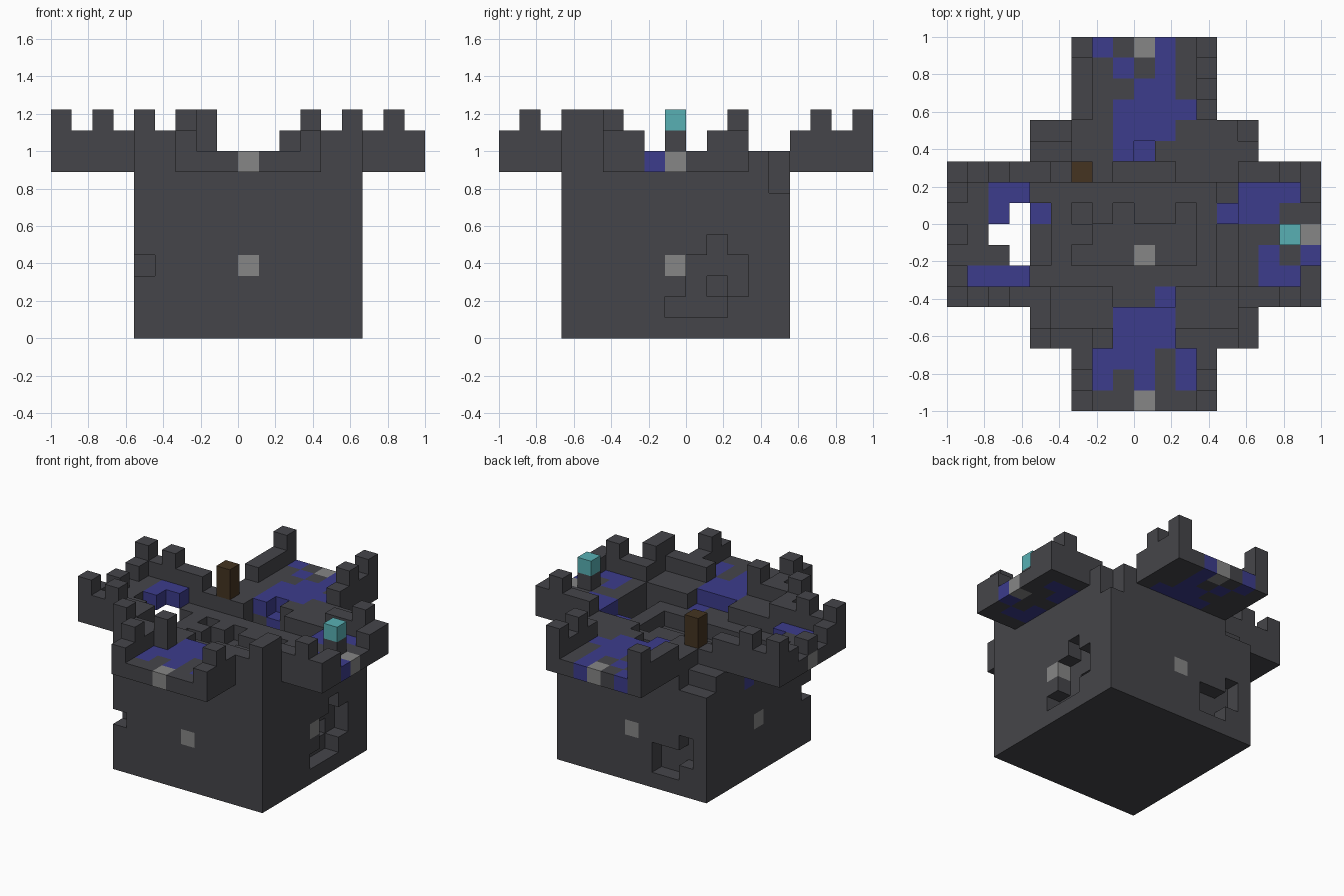
import bpy
import bmesh
from mathutils import Vector

if "Cube" in bpy.data.objects:
    bpy.data.objects.remove(bpy.data.objects["Cube"], do_unlink=True)

U = 1 / 9  # edge of one block


def material(name, rgb):
    m = bpy.data.materials.new(name)
    m.use_nodes = True
    m.diffuse_color = (*rgb, 1)
    m.node_tree.nodes["Principled BSDF"].inputs["Base Color"].default_value = (*rgb, 1)
    return m


MATS = {
    "stone": material("dark stone", (0.06, 0.06, 0.068)),
    "blue": material("deep blue", (0.045, 0.045, 0.262)),
    "grey": material("light grey", (0.238, 0.238, 0.238)),
    "teal": material("teal crystal", (0.098, 0.434, 0.456)),
    "brown": material("dark brown", (0.058, 0.034, 0.015)),
}
COLOURS = list(MATS)
blocks = {}  # (i, j, k) -> (part, colour)


def fill(part, colour, xs, ys, zs):
    for i in xs:
        for j in ys:
            for k in zs:
                blocks[i, j, k] = (part, colour)


def column(part, i, j, top, base=8):
    """Set the height of one column, removing anything above it."""
    for k in range(top, 12):
        blocks.pop((i, j, k), None)
    fill(part, "stone", [i], [j], range(base, top))


def paint(colour, k, cells):
    for i, j in cells:
        part = blocks.get((i, j, k), ("main_body", ""))[0]
        blocks[i, j, k] = (part, colour)


def carve(cells):
    for c in cells:
        blocks.pop(c, None)


# Main block
fill("main_body", "stone", range(4, 15), range(3, 14), range(9))

# Sunken, stepped courtyard
for i in range(5, 14):
    for j in range(6, 11):
        inner = 5 < i < 12 and 6 < j < 10
        column("main_body", i, j, 7 if inner or i == 13 else 8, 6)
for j in range(6, 11):
    column("main_body", 4, j, 7 if 7 <= j <= 9 else 8, 6)
for i in (8, 9, 10):
    column("main_body", i, 11, 7, 6)
    column("main_body", i, 5, 8, 6)
for i, j in [(6, 8), (7, 9), (10, 9), (9, 9)]:
    column("main_body", i, j, 8, 6)

# Worn rear corners
for i, j, top in [(4, 13, 7), (5, 13, 7), (4, 12, 8), (5, 12, 8), (14, 13, 7)]:
    column("main_body", i, j, top, 6)

# Four overhanging platforms
fill("front_platform", "stone", range(6, 13), range(0, 3), [8])
fill("back_platform", "stone", range(6, 13), range(14, 18), [8])
fill("right_platform", "stone", range(0, 4), range(5, 12), [8])
fill("left_platform", "stone", range(15, 18), range(5, 12), [8])
carve([(2, 8, 8), (3, 7, 8), (3, 8, 8), (3, 9, 8)])

# Battlements along the platform sides
for j in (5, 11):
    for n, top in enumerate((11, 10, 11, 10, 10)):
        column("right_battlement", n, j, top, 9)
    for n, top in enumerate((10, 11, 10, 10)):
        column("left_battlement", 17 - n, j, top, 9)
for j in (6, 10):
    column("right_battlement", 0, j, 10, 9)
    column("left_battlement", 17, j, 10, 9)
column("right_battlement", 0, 8, 10, 9)
for i in (6, 12):
    for j, top in enumerate((10, 11, 10)):
        column("front_battlement", i, j, top, 9)
for n, top in enumerate((11, 10, 11, 10)):
    column("back_battlement", 12, 17 - n, top, 9)
    column("back_battlement", 6, 17 - n, 11 if n == 0 else 10, 9)

# Front wall of the main block, with an opening in the middle
for i, top in zip((4, 5, 6, 7, 11, 12, 13, 14), (11, 10, 10, 11, 10, 10, 10, 11)):
    column("front_wall", i, 3, top, 9)
column("front_wall", 14, 4, 11, 9)
column("front_wall", 4, 4, 10, 9)

# Blue floor patches
paint("blue", 8, [(i, j) for i in (8, 9, 10) for j in (3, 4, 13)])
paint("blue", 8, [(7, 1), (9, 1), (11, 1), (7, 2), (8, 2), (9, 2), (11, 2)])
paint("blue", 8, [(7, 17), (10, 17), (8, 16), (10, 16), (9, 15), (10, 15)])
paint("blue", 8, [(i, 14) for i in range(8, 12)] + [(8, 12)])
paint("blue", 8, [(14, 10), (15, 10), (16, 10), (14, 9), (15, 9)])
paint("blue", 8, [(15, 7), (17, 7), (15, 6), (16, 6)])
paint("blue", 8, [(2, 10), (3, 10), (2, 9), (1, 6), (2, 6), (3, 6)])
carve([(9, 12, 8)])
paint("blue", 7, [(9, 12), (13, 9), (10, 5)])
paint("blue", 6, [(4, 9)])

# Light grey studs on platforms, sides and courtyard
paint("grey", 8, [(9, 0), (9, 17), (0, 8), (17, 8)])
paint("grey", 3, [(9, 3), (9, 13), (4, 8), (14, 8)])
paint("grey", 6, [(9, 7)])

# Crystal on its post, and the brown post
fill("crystal_post", "stone", [16], [8], [9])
fill("crystal", "teal", [16], [8], [10])
fill("brown_post", "brown", [6], [11], [9, 10])

# Pockets broken out of the sides
carve([(14, j, 1) for j in (8, 9, 10)])
carve([(14, j, k) for j in (9, 10, 11) for k in (2, 3)])
carve([(14, 10, 4), (13, 10, 2), (4, 3, 3)])
carve([(5, 13, 2), (5, 13, 3), (6, 13, 2), (7, 13, 1), (7, 13, 2), (6, 13, 1)])

# Outward faces of a block: normal and the two edge directions
SIDES = []
for axis in range(3):
    for sign in (1, -1):
        n, a, b = Vector(), Vector(), Vector()
        n[axis] = sign
        a[(axis + 1) % 3] = 1
        b[(axis + 2) % 3] = sign
        SIDES.append((n, a, b))


def build(part):
    bm = bmesh.new()
    for cell, (owner, colour) in blocks.items():
        if owner != part:
            continue
        centre = Vector(cell) + Vector((0.5, 0.5, 0.5))
        for n, a, b in SIDES:
            if tuple(int(c + d) for c, d in zip(cell, n)) in blocks:
                continue
            mid = centre + n / 2
            ring = [mid + (a * s + b * t) / 2 for s, t in ((-1, -1), (1, -1), (1, 1), (-1, 1))]
            face = bm.faces.new([bm.verts.new(p * U - Vector((1, 1, 0))) for p in ring])
            face.material_index = COLOURS.index(colour)
    bmesh.ops.remove_doubles(bm, verts=bm.verts, dist=U / 100)
    mesh = bpy.data.meshes.new(part)
    for m in MATS.values():
        mesh.materials.append(m)
    bm.to_mesh(mesh)
    bm.free()
    bpy.context.collection.objects.link(bpy.data.objects.new(part, mesh))


for part in sorted({owner for owner, _ in blocks.values()}):
    build(part)
